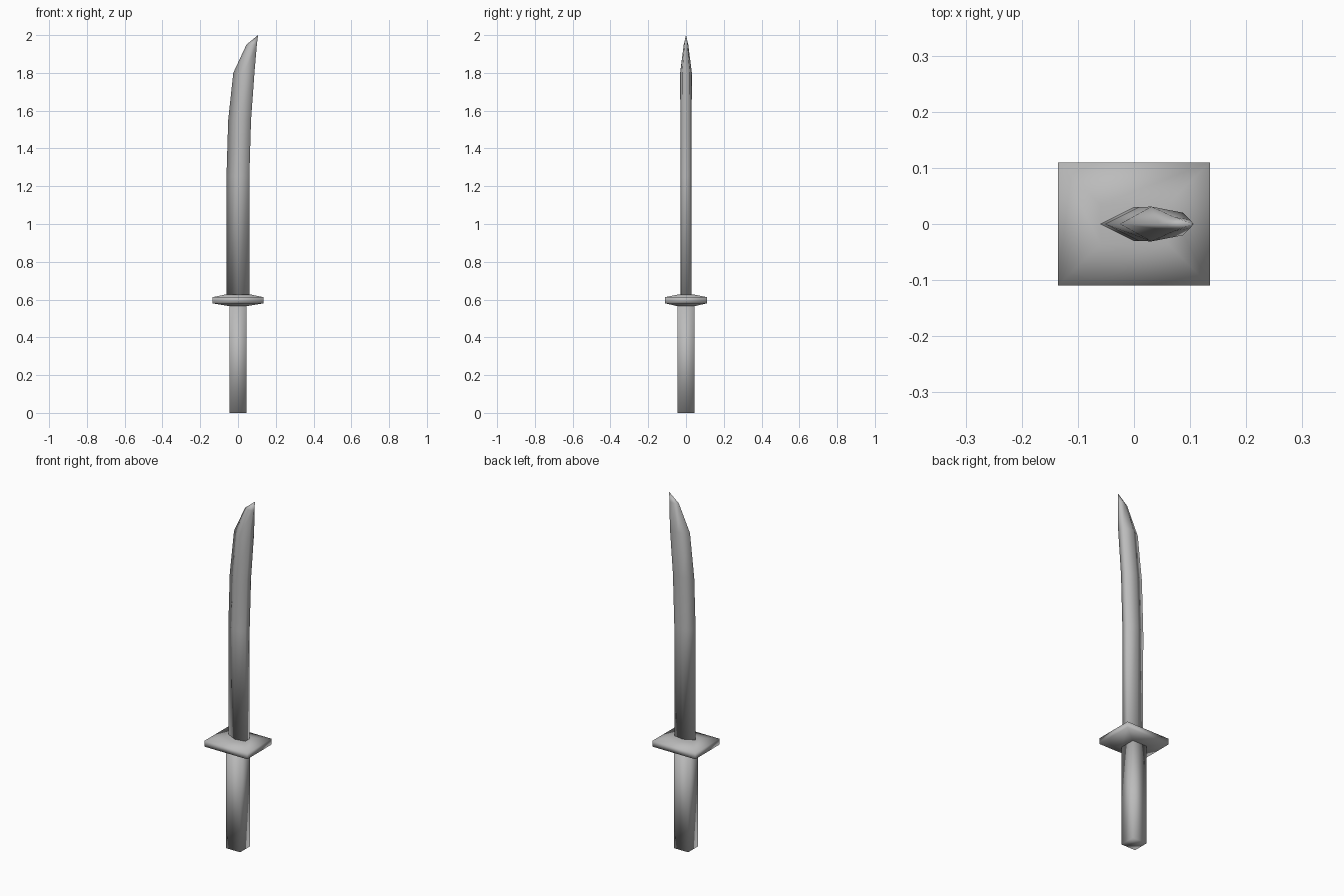
import bpy
import bmesh

cube = bpy.data.objects.get("Cube")
if cube:
    bpy.data.objects.remove(cube, do_unlink=True)

steel = bpy.data.materials.new("grey steel")
steel.use_nodes = True
grey = (0.5, 0.5, 0.5, 1)
steel.diffuse_color = grey
steel.node_tree.nodes["Principled BSDF"].inputs["Base Color"].default_value = grey


def loft(name, rings, tip=None):
    """Skin a list of matching rings, closed by end caps or by a point."""
    bm = bmesh.new()
    loops = [[bm.verts.new(p) for p in ring] for ring in rings]
    n = len(loops[0])
    for low, high in zip(loops, loops[1:]):
        for i in range(n):
            j = (i + 1) % n
            bm.faces.new((low[i], low[j], high[j], high[i]))
    bm.faces.new(loops[0][::-1])
    if tip:
        point = bm.verts.new(tip)
        for i in range(n):
            bm.faces.new((loops[-1][i], loops[-1][(i + 1) % n], point))
    else:
        bm.faces.new(loops[-1])
    bmesh.ops.recalc_face_normals(bm, faces=bm.faces)
    mesh = bpy.data.meshes.new(name)
    bm.to_mesh(mesh)
    bm.free()
    mesh.materials.append(steel)
    mesh.shade_smooth()
    obj = bpy.data.objects.new(name, mesh)
    bpy.context.collection.objects.link(obj)
    return obj


def rectangle(hx, hy, z):
    return [(-hx, -hy, z), (hx, -hy, z), (hx, hy, z), (-hx, hy, z)]


def blade_section(edge, back, thick, z):
    """Sharp edge on the left, widest in the middle, narrower flat back."""
    mid = (edge + back) / 2
    return [(edge, 0, z), (mid, -thick, z), (back, -thick * 0.65, z),
            (back, thick * 0.65, z), (mid, thick, z)]


# Square grip
loft("handle", [rectangle(0.045, 0.045, z) for z in (0, 0.57)])

# Flat rectangular guard, sloping towards the grip and the blade
loft("guard", [rectangle(0.045, 0.045, 0.565), rectangle(0.135, 0.11, 0.58),
               rectangle(0.135, 0.11, 0.613), rectangle(0.06, 0.035, 0.628)])

# Curved blade running to a slanted tip
stations = [(-0.06, 0.06, 0.03, 0.62), (-0.061, 0.06, 0.03, 1.25),
            (-0.052, 0.069, 0.03, 1.55), (-0.025, 0.087, 0.031, 1.8),
            (0.045, 0.1, 0.012, 1.95)]
loft("blade", [blade_section(*s) for s in stations], tip=(0.106, 0, 2.0))
